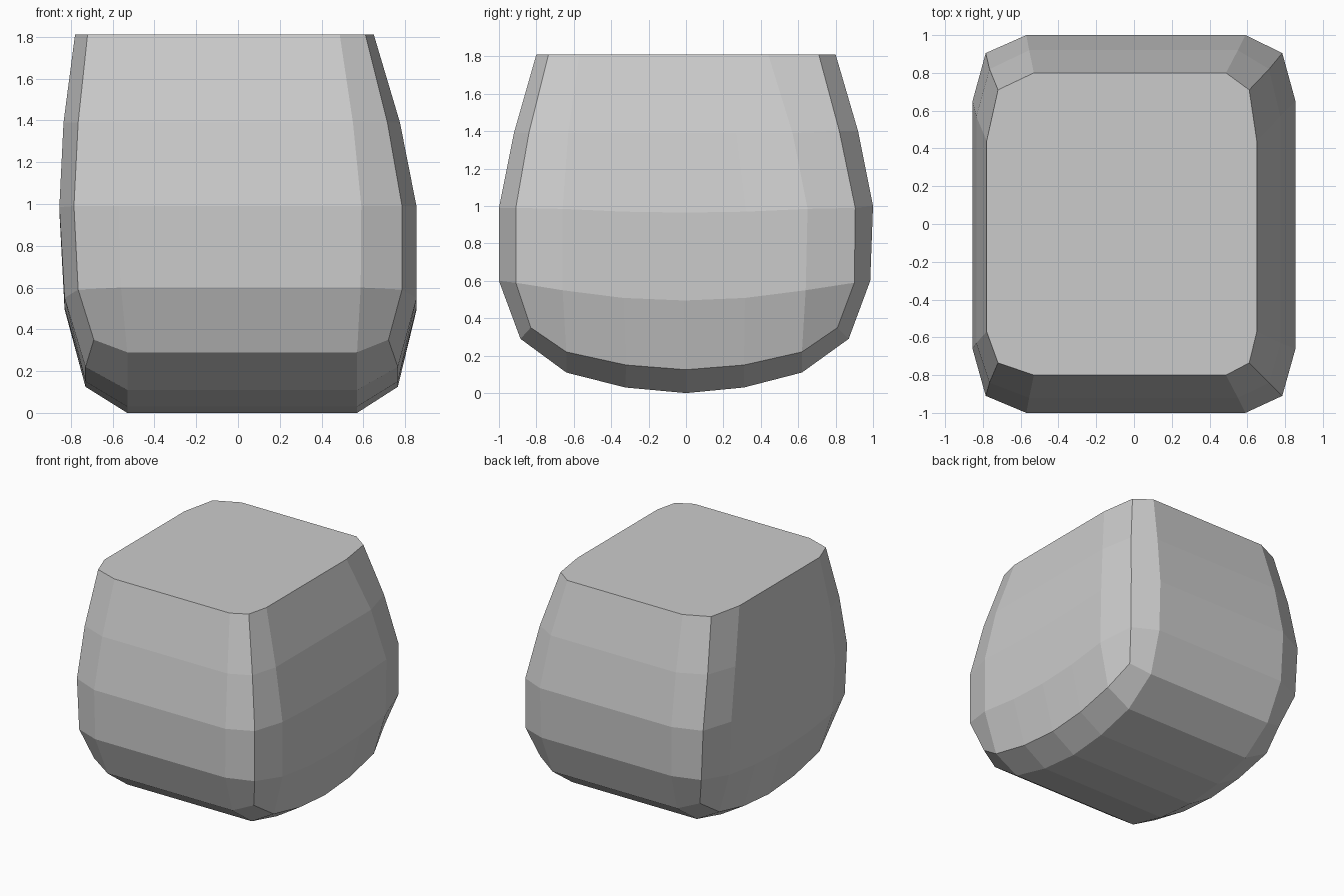
import bpy, bmesh

if "Cube" in bpy.data.objects:
    bpy.data.objects.remove(bpy.data.objects["Cube"])

# front-to-back outlines (y, z): front edge down, under the belly, up the back
OUTER = [(-.80, 1.81), (-.92, 1.39), (-1, .99), (-1, .60), (-.885, .29), (-.64, .11), (-.325, .03),
         (0, 0), (.31, .03), (.62, .11), (.87, .29), (.985, .60), (1, 1), (.92, 1.40), (.80, 1.81)]
CREASE = [(-.735, 1.81), (-.84, 1.39), (-.91, .99), (-.91, .59), (-.83, .35), (-.64, .22), (-.32, .15),
          (0, .125), (.31, .15), (.62, .22), (.81, .35), (.90, .59), (.905, .99), (.82, 1.40), (.71, 1.81)]

# half widths per level: top, shoulder, middle, lower, corner, belly
SIDES = {
    -1: dict(face=[.53, .555, .57, .56, .53, .53], crease=[.72, .765, .785, .765, .69, .73],
             wall=[.78, .835, .855, .83]),
    1: dict(face=[.487, .55, .59, .587, .57, .57], crease=[.61, .715, .785, .785, .72, .765],
            wall=[.65, .775, .855, .855]),
}
# inner columns of the side wall: y at the two ends per row, z dip at the middle per row
ROW_Y = [(-.57, .44), (-.63, .57), (-.66, .65), (-.66, .64)]
ROW_Z = [(1.81, 0), (1.39, 0), (.985, .02), (.55, .055)]


def outline(bm, pts, sign, widths):
    n = len(pts)
    return [bm.verts.new((sign * widths[min(i, n - 1 - i, 5)], y, z))
            for i, (y, z) in enumerate(pts)]


def bridge(bm, a, b):
    for i in range(len(a) - 1):
        bm.faces.new((a[i], a[i + 1], b[i + 1], b[i]))


bm = bmesh.new()
face, crease, wall_top = {}, {}, {}
for s, w in SIDES.items():
    face[s] = outline(bm, OUTER, s, w["face"])
    crease[s] = outline(bm, CREASE, s, w["crease"])
    bridge(bm, face[s], crease[s])

    # bulging side wall, row by row down to the belly crease
    rows = []
    for r in range(4):
        (y0, y1), (z, dip) = ROW_Y[r], ROW_Z[r]
        row = [crease[s][r]]
        for k in range(5):
            t = k / 4
            sag = dip * (1 - (2 * t - 1) ** 2)
            row.append(bm.verts.new((s * w["wall"][r], y0 + (y1 - y0) * t, z - sag)))
        rows.append(row + [crease[s][14 - r]])
    rows.append(crease[s][4:11])
    for a, b in zip(rows, rows[1:]):
        bridge(bm, a, b)
    wall_top[s] = rows[0]

# front, belly and back strip
bridge(bm, face[-1], face[1])

# flat lid
bm.faces.new([face[-1][0], face[1][0]] + wall_top[1] + [face[1][14], face[-1][14]] + wall_top[-1][::-1])

bmesh.ops.recalc_face_normals(bm, faces=bm.faces)
mesh = bpy.data.meshes.new("rounded_block")
bm.to_mesh(mesh)
bm.free()
block = bpy.data.objects.new("rounded_block", mesh)
bpy.context.collection.objects.link(block)
